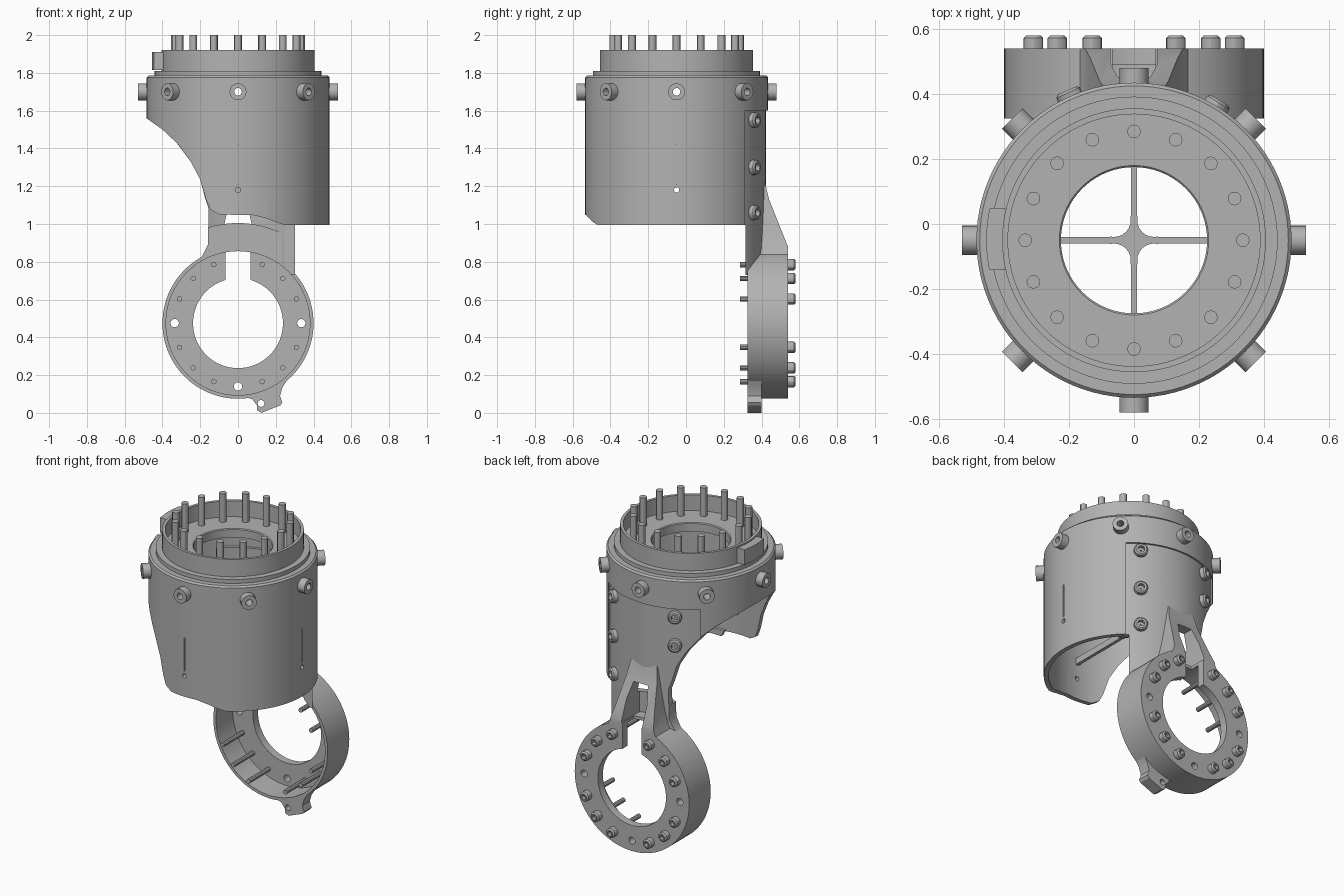
import bpy, bmesh, math
from mathutils import Matrix, Vector

cube = bpy.data.objects.get("Cube")
if cube:
    bpy.data.objects.remove(cube)

grey = bpy.data.materials.new("plain grey")
grey.use_nodes = True
grey.diffuse_color = (0.45, 0.45, 0.45, 1)
grey.node_tree.nodes["Principled BSDF"].inputs["Base Color"].default_value = (0.45, 0.45, 0.45, 1)

AXIS = Vector((0, -0.05, 0))       # housing axis
RING = Vector((0, 0, 0.475))       # clamp ring centre
BACK = Matrix.Rotation(-math.pi / 2, 4, 'X')   # turns +z into +y


def finish(name, bm, matrix=Matrix()):
    bmesh.ops.recalc_face_normals(bm, faces=bm.faces)
    bm.transform(matrix)
    mesh = bpy.data.meshes.new(name)
    bm.to_mesh(mesh)
    bm.free()
    mesh.materials.append(grey)
    ob = bpy.data.objects.new(name, mesh)
    bpy.context.collection.objects.link(ob)
    return ob


def lathe(name, profile, matrix, sides=96):
    """Spin a closed (radius, height) profile around z."""
    bm = bmesh.new()
    rings = []
    for i in range(sides):
        a = math.tau * i / sides
        rings.append([bm.verts.new((r * math.cos(a), r * math.sin(a), h)) for r, h in profile])
    n = len(profile)
    for i in range(sides):
        p, q = rings[i], rings[(i + 1) % sides]
        for j in range(n):
            k = (j + 1) % n
            bm.faces.new((p[j], q[j], q[k], p[k]))
    return finish(name, bm, matrix)


def tube(name, outer, inner, low, high, matrix, sides=96):
    return lathe(name, [(inner, low), (outer, low), (outer, high), (inner, high)], matrix, sides)


def rod(name, radius, low, high, matrix, sides=16):
    bm = bmesh.new()
    bmesh.ops.create_cone(bm, cap_ends=True, segments=sides, radius1=radius, radius2=radius,
                          depth=high - low, matrix=Matrix.Translation((0, 0, (low + high) / 2)))
    return finish(name, bm, matrix)


def prism(name, outline, low, high, side=False):
    """Extrude an xz outline along y, or a yz outline along x."""
    bm = bmesh.new()
    place = (lambda u, v, d: (d, u, v)) if side else (lambda u, v, d: (u, d, v))
    a = [bm.verts.new(place(u, v, low)) for u, v in outline]
    b = [bm.verts.new(place(u, v, high)) for u, v in outline]
    bm.faces.new(a)
    bm.faces.new(b)
    for i in range(len(a)):
        j = (i + 1) % len(a)
        bm.faces.new((a[i], a[j], b[j], b[i]))
    return finish(name, bm)


def box(name, x0, x1, y0, y1, z0, z1):
    return prism(name, [(x0, z0), (x1, z0), (x1, z1), (x0, z1)], y0, y1)


def carve(ob, cutters, mode='DIFFERENCE'):
    bpy.context.view_layer.objects.active = ob
    for c in cutters:
        m = ob.modifiers.new("cut", 'BOOLEAN')
        m.operation, m.object, m.solver = mode, c, 'EXACT'
        bpy.ops.object.modifier_apply(modifier=m.name)
        bpy.data.objects.remove(c)


def radial(angle, z):
    """Frame on the housing axis whose local z points outward."""
    return (Matrix.Translation(AXIS + Vector((0, 0, z))) @ Matrix.Rotation(angle, 4, 'Z')
            @ Matrix.Rotation(math.pi / 2, 4, 'Y'))


def sweep_cut():
    """Curved relief on the lower right of the housing."""
    edge = [(-0.7, 1.56), (-0.485, 1.56), (-0.4, 1.5), (-0.32, 1.425), (-0.25, 1.33), (-0.2, 1.235),
            (-0.17, 1.13), (-0.145, 1.075), (-0.1, 1.05), (0.08, 1.047), (0.15, 1.03),
            (0.2, 1.01), (0.25, 0.994), (0.25, 0.7), (-0.7, 0.7)]
    return prism("relief_cutter", edge, -0.8, 0.8)


def ring_space():
    return rod("ring_space", 0.381, 0.1, 0.495, ring_frame, 96)


def rib_gap(front):
    """Tapered opening between the two ribs."""
    return prism("rib_gap", [(-0.072, 0.7), (0.072, 0.7), (0.072, 1.0), (0.05, 1.1),
                             (-0.05, 1.1), (-0.072, 1.0)], front, 0.8)


upright = Matrix.Translation(AXIS)
ring_frame = Matrix.Translation(RING) @ BACK

# Housing with stepped collar and internal mounting flange
housing = lathe("housing", [
    (0.457, 0.995), (0.485, 0.995), (0.485, 1.775), (0.475, 1.785), (0.442, 1.785), (0.442, 1.81),
    (0.406, 1.81), (0.406, 1.92), (0.388, 1.92), (0.388, 1.82), (0.23, 1.82), (0.225, 1.815),
    (0.225, 1.765), (0.457, 1.765)], upright)
carve(housing, [sweep_cut(), box("notch", -0.322, 0.322, 0.15, 0.8, 0.9, 1.6)])
for angle in (-math.pi / 2, 0):
    carve(housing, [rod("hole", 0.014, 0.4, 0.6, radial(angle, 1.18))])
# Shallow score lines above the holes
carve(housing, [box("slot", -0.004, 0.004, -0.6, -0.527, 1.21, 1.42),
                box("slot", 0.477, 0.6, -0.054, -0.046, 1.21, 1.42)])
for i in range(8):
    carve(housing, [rod("hole", 0.022, 0.42, 0.6, radial(i * math.pi / 4, 1.70))])

# Locating tab on the collar
tab = tube("collar_tab", 0.455, 0.40, 1.815, 1.91, upright)
carve(tab, [box("keep", -0.6, -0.3, -0.14, 0.05, 1.7, 2.0)], 'INTERSECT')

# Thin cross brace inside the housing, flared at the centre
brace = box("cross_brace", -0.46, 0.46, -0.06, -0.04, 1.27, 1.31)
hub = rod("hub", 0.085, 1.27, 1.31, upright, 4)
for sx in (-1, 1):
    for sy in (-1, 1):
        corner = Matrix.Translation(AXIS + Vector((sx, sy, 0)) * 0.062)
        carve(hub, [rod("fillet", 0.052, 1.2, 1.4, corner, 24)])
carve(brace, [box("bar", -0.01, 0.01, -0.51, 0.40, 1.27, 1.31), hub], 'UNION')
carve(brace, [sweep_cut()])

# Curved back panel, seated in the housing notch
panel = tube("back_panel", 0.474, 0.44, 0.7, 1.602, upright)
carve(panel, [prism("keep", [
    (-0.325, 1.65), (0.325, 1.65), (0.325, 1.0), (0.303, 0.97), (0.303, 0.73), (-0.24, 0.78),
    (-0.19, 0.83), (-0.16, 0.89), (-0.155, 1.08), (-0.175, 1.14), (-0.2, 1.235),
    (-0.25, 1.33), (-0.325, 1.43)], 0.2, 0.8)], 'INTERSECT')
carve(panel, [ring_space(), rib_gap(0.2), box("trim", -0.6, 0.6, 0.1, 0.315, 0.6, 0.995),
              rod("hole", 0.014, 0.3, 0.6, radial(math.pi / 2, 1.18))])

# Arm web between the panel and the ring, with an arched top edge
web = prism("arm_web", [(0.303, 1.1), (0.303, 0.73), (-0.24, 0.78), (-0.19, 0.83),
                        (-0.16, 0.89), (-0.155, 1.1)], 0.325, 0.6)
carve(web, [rod("arch", 0.53, 0.1, 0.8, ring_frame, 96),
            rod("curve", 0.472, 0.5, 1.3, upright, 96)], 'INTERSECT')
carve(web, [ring_space(), rib_gap(0.36)])

# Tapered ribs joining the panel and ring
ribs = prism("arm_ribs", [(0.385, 1.22), (0.418, 1.22), (0.44, 1.13), (0.54, 0.88), (0.54, 0.80),
                          (0.385, 0.80)], -0.2, 0.2, side=True)
carve(ribs, [prism("keep", [(-0.19, 0.79), (-0.155, 0.86), (-0.135, 0.95), (-0.09, 1.23),
                            (0.09, 1.23), (0.135, 0.95), (0.155, 0.86), (0.19, 0.79)],
                   0.2, 0.8)], 'INTERSECT')
carve(ribs, [ring_space(), rib_gap(0.2)])

# Clamp ring: cup open to the front, slotted at the top
ring = lathe("clamp_ring", [(0.381, 0.325), (0.40, 0.325), (0.40, 0.54), (0.238, 0.54),
                            (0.238, 0.49), (0.381, 0.49)], ring_frame)
carve(ring, [box("slot", -0.066, 0.066, 0.43, 0.7, 0.6, 1.0)])


def ring_spot(i):
    a = i * math.pi / 8
    return Matrix.Translation(RING + Vector((math.cos(a), 0, math.sin(a))) * 0.335) @ BACK


for i in (0, 8, 12):
    carve(ring, [rod("hole", 0.022, 0.4, 0.7, ring_spot(i))])

# Lug under the ring
lug = prism("ring_lug", [(0.03, 0.085), (0.075, 0.073), (0.1, 0.04), (0.1, 0.015), (0.125, 0.0),
                         (0.225, 0.04), (0.235, 0.055), (0.222, 0.09), (0.235, 0.135),
                         (0.268, 0.185), (0.155, 0.122), (0.09, 0.096)], 0.325, 0.40)
carve(lug, [rod("hole", 0.018, 0.2, 0.6, Matrix.Translation((0.122, 0, 0.05)) @ BACK)])


# Socket head screws
def screw(name, matrix, base, top, head, shank_start, shank):
    lathe(name + "_head", [(0.005, base), (head, base), (head, top - 0.008), (head - 0.008, top),
                           (head * 0.5, top), (head * 0.5, top - 0.025),
                           (0.005, top - 0.025)], matrix, 12)
    rod(name + "_shank", shank, shank_start, base + 0.005, matrix, 10)


for i in (1, 2, 3, 5, 6, 7, 9, 10, 11, 13, 14, 15):
    screw("ring_screw", ring_spot(i), 0.535, 0.58, 0.03, 0.285, 0.014)

# Radial sleeves around the housing
for i in range(8):
    tube("side_sleeve", 0.045, 0.02, 0.46, 0.53, radial(i * math.pi / 4, 1.70), 16)

# Panel screws, one fewer on the relieved side
for turn, heights in ((-0.55, (1.55, 1.3, 1.06)), (0.42, (1.55, 1.37))):
    for z in heights:
        screw("panel_screw", radial(math.pi / 2 + turn, z), 0.465, 0.505, 0.04, 0.445, 0.015)

# Studs standing on the mounting flange
for i in range(16):
    a = i * math.pi / 8
    spot = Matrix.Translation(AXIS + Vector((math.cos(a), math.sin(a), 0)) * 0.335)
    rod("flange_stud", 0.021, 1.80, 2.0, spot, 12)

bpy.ops.object.select_all(action='DESELECT')
for ob in bpy.context.collection.objects:
    if ob.type == 'MESH':
        ob.select_set(True)
        bpy.context.view_layer.objects.active = ob
bpy.ops.object.shade_smooth_by_angle(angle=math.radians(30))
